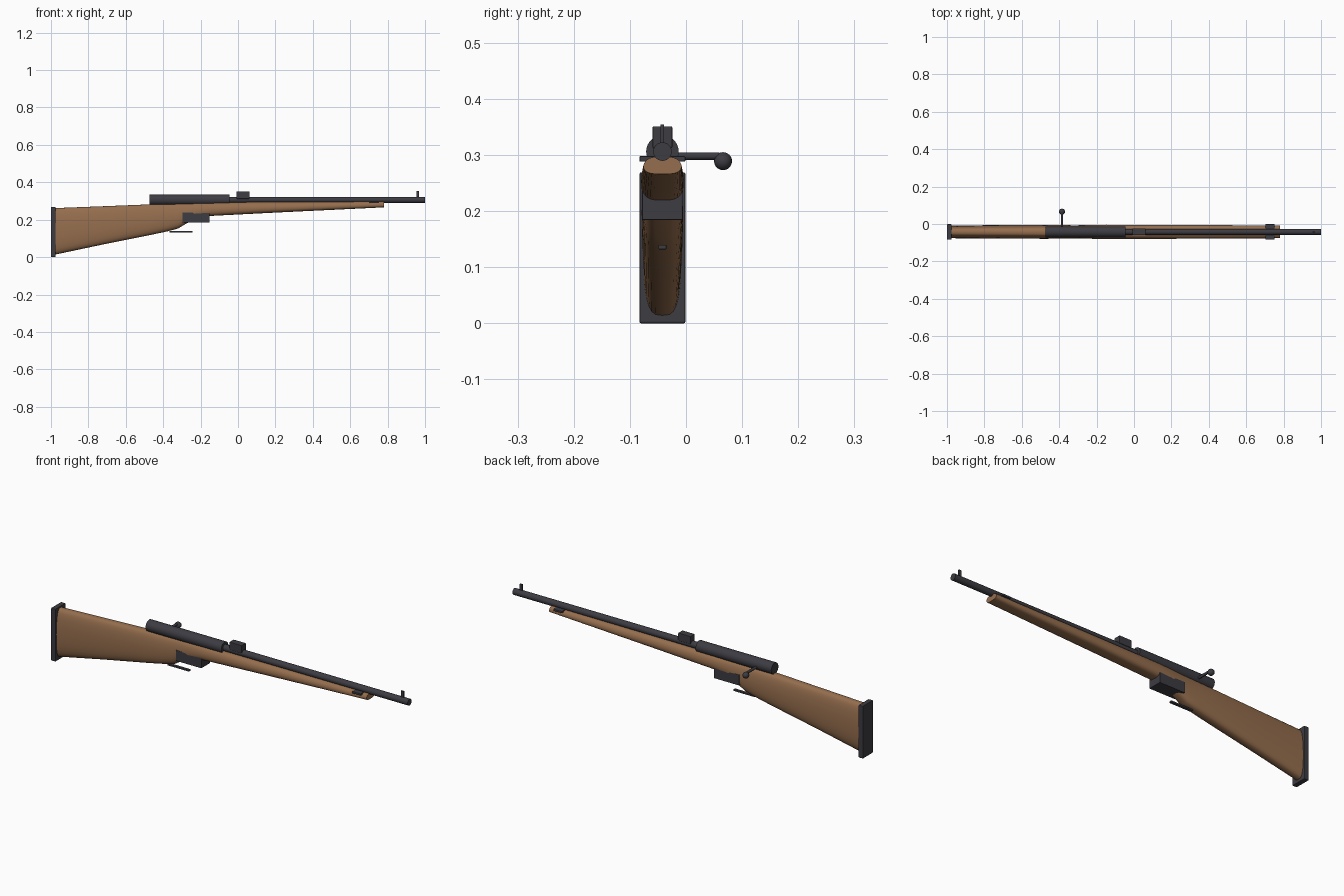
import bpy, bmesh, math
from mathutils import Vector

old = bpy.data.objects.get("Cube")
if old:
    bpy.data.objects.remove(old)

AXIS_Y = -0.042   # centre plane of the long parts
BORE_Z = 0.306    # height of the barrel axis


def material(name, color, rough):
    m = bpy.data.materials.new(name)
    m.use_nodes = True
    m.diffuse_color = (*color, 1)
    bsdf = m.node_tree.nodes["Principled BSDF"]
    bsdf.inputs["Base Color"].default_value = (*color, 1)
    bsdf.inputs["Roughness"].default_value = rough
    return m


wood = material("walnut_wood", (0.30, 0.155, 0.075), 0.6)
steel = material("dark_steel", (0.045, 0.045, 0.055), 0.5)


def finish(bm, name, mat, smooth=True):
    bmesh.ops.recalc_face_normals(bm, faces=bm.faces)
    me = bpy.data.meshes.new(name)
    bm.to_mesh(me)
    bm.free()
    me.materials.append(mat)
    ob = bpy.data.objects.new(name, me)
    bpy.context.collection.objects.link(ob)
    if smooth:
        bpy.ops.object.select_all(action='DESELECT')
        bpy.context.view_layer.objects.active = ob
        ob.select_set(True)
        bpy.ops.object.shade_smooth_by_angle(angle=math.radians(35))
    return ob


def box(name, lo, hi, mat, bevel=0.0):
    bm = bmesh.new()
    bmesh.ops.create_cube(bm, size=1)
    for v in bm.verts:
        v.co = Vector(l + (c + 0.5) * (h - l) for l, h, c in zip(lo, hi, v.co))
    if bevel:
        bmesh.ops.bevel(bm, geom=bm.edges[:], offset=bevel, segments=2,
                        profile=0.5, affect='EDGES')
    return finish(bm, name, mat, False)


def rod(name, start, end, radius, mat, sides=24):
    a, b = Vector(start), Vector(end)
    bm = bmesh.new()
    bmesh.ops.create_cone(bm, cap_ends=True, segments=sides, radius1=radius,
                          radius2=radius, depth=(b - a).length)
    turn = (b - a).to_track_quat('Z', 'Y')
    for v in bm.verts:
        v.co = turn @ v.co + (a + b) / 2
    return finish(bm, name, mat)


def power(value, exponent):
    return math.copysign(abs(value) ** exponent, value)


def stock(stations, sides=32):
    """Loft rounded sections given as x, bottom, top, half width."""
    bm = bmesh.new()
    rings = []
    for x, low, high, half in stations:
        ring = []
        for i in range(sides):
            a = math.tau * i / sides
            c, s = power(math.cos(a), 0.6), power(math.sin(a), 0.75)
            slim = 1 - 0.15 * max(s, 0)
            ring.append(bm.verts.new((x, AXIS_Y + half * c * slim,
                                      (low + high) / 2 + s * (high - low) / 2)))
        rings.append(ring)
    for r, q in zip(rings, rings[1:]):
        for i in range(sides):
            j = (i + 1) % sides
            bm.faces.new((r[i], r[j], q[j], q[i]))
    bm.faces.new(rings[0])
    bm.faces.new(rings[-1])
    return finish(bm, "stock", wood)


# Wooden stock from butt through grip to fore-end
stock([(-0.98, 0.013, 0.262, 0.034), (-0.72, 0.068, 0.272, 0.036),
       (-0.47, 0.118, 0.282, 0.037), (-0.38, 0.137, 0.285, 0.036),
       (-0.32, 0.153, 0.287, 0.035), (-0.27, 0.183, 0.289, 0.035),
       (-0.22, 0.207, 0.290, 0.037), (-0.15, 0.220, 0.292, 0.038),
       (0.20, 0.238, 0.295, 0.037), (0.78, 0.266, 0.297, 0.034)])

# Butt plate
box("butt_plate", (-1, AXIS_Y - 0.041, 0), (-0.975, AXIS_Y + 0.041, 0.269), steel, 0.003)

# Barrel and receiver
rod("barrel", (-0.06, AXIS_Y, BORE_Z), (1, AXIS_Y, BORE_Z), 0.0165, steel)
rod("receiver", (-0.473, AXIS_Y, BORE_Z), (-0.045, AXIS_Y, BORE_Z), 0.029, steel, 32)

# Sights
box("rear_sight", (-0.008, AXIS_Y - 0.0175, 0.312), (0.062, AXIS_Y + 0.0175, 0.351), steel, 0.002)
box("front_sight", (0.954, AXIS_Y - 0.003, 0.315), (0.968, AXIS_Y + 0.003, 0.354), steel)

# Fore-end band
box("barrel_band", (0.703, AXIS_Y - 0.041, 0.288), (0.752, AXIS_Y + 0.041, 0.298), steel, 0.002)

# Bolt handle and knob
rod("bolt_handle", (-0.385, AXIS_Y, 0.298), (-0.385, 0.06, 0.298), 0.0065, steel, 16)
bm = bmesh.new()
bmesh.ops.create_uvsphere(bm, u_segments=20, v_segments=12, radius=0.016)
bmesh.ops.translate(bm, verts=bm.verts, vec=(-0.385, 0.066, 0.289))
finish(bm, "bolt_knob", steel)

# Magazine and trigger guard strip
box("magazine", (-0.297, AXIS_Y - 0.036, 0.184), (-0.153, AXIS_Y + 0.036, 0.239), steel, 0.002)
box("trigger_guard", (-0.366, AXIS_Y - 0.007, 0.132), (-0.243, AXIS_Y + 0.007, 0.140), steel, 0.001)
